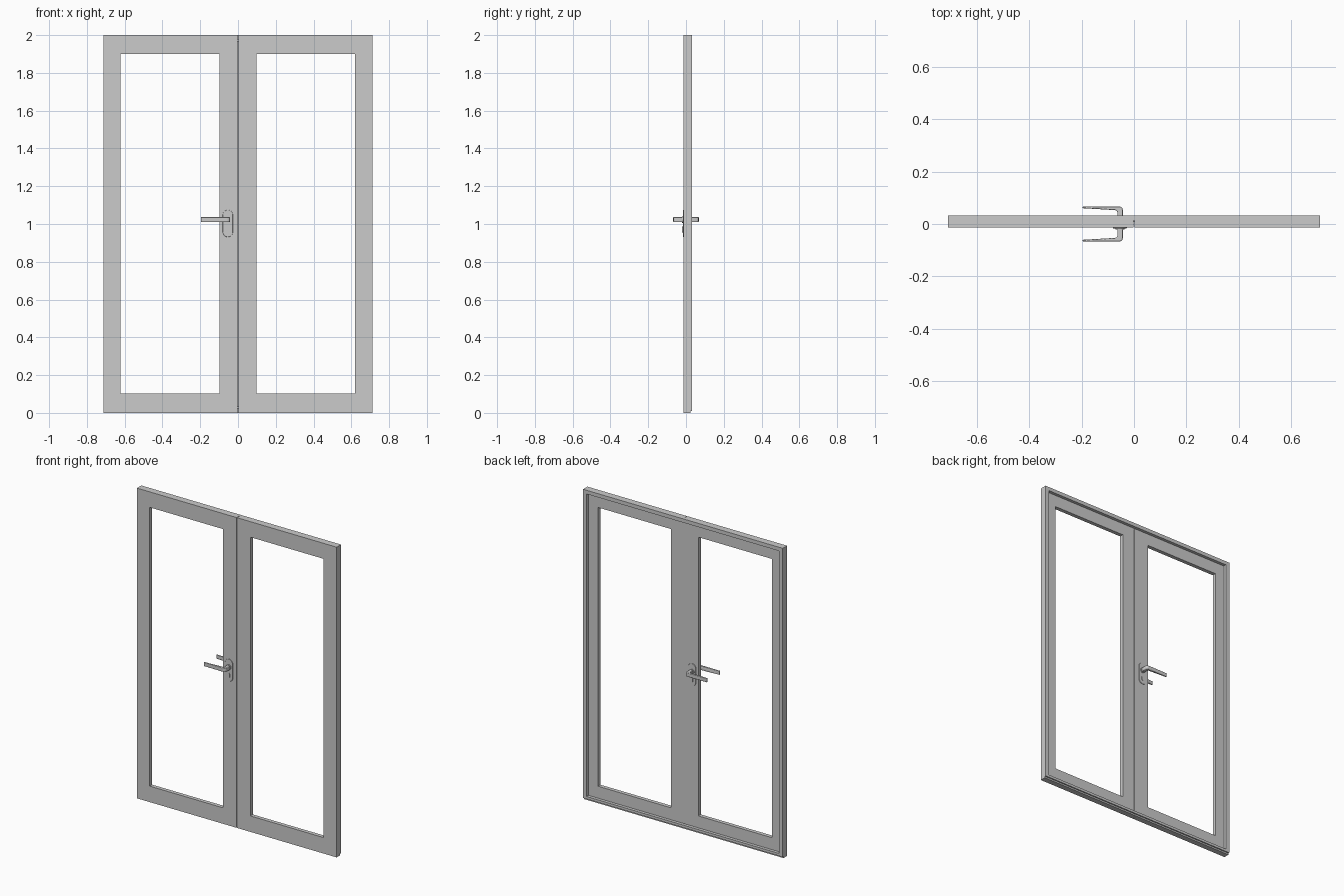
import bpy, bmesh, math

if "Cube" in bpy.data.objects:
    bpy.data.objects.remove(bpy.data.objects["Cube"])

W, H, T = 0.712, 2.0, 0.0125      # half width, height, half leaf thickness


def make(name, bm, bevel=0.0, segs=2, smooth=False):
    bmesh.ops.recalc_face_normals(bm, faces=bm.faces[:])
    me = bpy.data.meshes.new(name)
    bm.to_mesh(me)
    bm.free()
    ob = bpy.data.objects.new(name, me)
    bpy.context.collection.objects.link(ob)
    if bevel:
        m = ob.modifiers.new("bevel", 'BEVEL')
        m.width, m.segments, m.limit_method = bevel, segs, 'ANGLE'
    if smooth:
        bpy.ops.object.select_all(action='DESELECT')
        ob.select_set(True)
        bpy.context.view_layer.objects.active = ob
        bpy.ops.object.shade_smooth_by_angle(angle=math.radians(35))
    return ob


def prism(name, pts, a, b, axis='Z', **kw):
    """Extrude a 2D outline from a to b along Z (pts = x,y) or Y (pts = x,z)."""
    bm = bmesh.new()
    put = (lambda p, d: (p[0], p[1], d)) if axis == 'Z' else (lambda p, d: (p[0], d, p[1]))
    lo = [bm.verts.new(put(p, a)) for p in pts]
    hi = [bm.verts.new(put(p, b)) for p in pts]
    bm.faces.new(lo)
    bm.faces.new(hi[::-1])
    for i in range(len(pts)):
        j = (i + 1) % len(pts)
        bm.faces.new((lo[i], lo[j], hi[j], hi[i]))
    return make(name, bm, **kw)


def ring(name, outer, inner, y0, y1):
    """Mitred rectangular frame; outer / inner = (x0, x1, z0, z1)."""
    bm = bmesh.new()
    loops = []
    for (xa, xb, za, zb), y in ((outer, y0), (outer, y1), (inner, y1), (inner, y0)):
        loops.append([bm.verts.new((x, y, z)) for x, z in
                      ((xa, za), (xb, za), (xb, zb), (xa, zb))])
    for k in range(4):
        p, q = loops[k], loops[(k + 1) % 4]
        for i in range(4):
            j = (i + 1) % 4
            bm.faces.new((p[i], p[j], q[j], q[i]))
    return make(name, bm)


def rect(x0, x1, y0, y1):
    return [(x0, y0), (x1, y0), (x1, y1), (x0, y1)]


def stadium(cx, cz, r, half):
    pts = []
    for c, start in ((cz + half, 0), (cz - half, math.pi)):
        pts += [(cx + r * math.cos(start + math.pi * i / 12),
                 c + r * math.sin(start + math.pi * i / 12)) for i in range(13)]
    return pts


# two open-glazed leaves with a hairline gap between them
ring("left_leaf", (-W, -0.0015, 0, H), (-0.622, -0.097, 0.103, 1.9), -T, T)
ring("right_leaf", (0.0015, W, 0, H), (0.097, 0.619, 0.103, 1.9), -T, T)
prism("meeting_strip", rect(-0.009, 0.009, T - 0.004, T + 0.002), 0.03, 1.97)

# raised frame lip around the back
ring("back_frame", (-W, W, 0.01, H), (-W + 0.026, W - 0.026, 0.026, H - 0.024), T, 0.032)
prism("sill", rect(-W, W, T, 0.024), 0, 0.01)

# lever handles on both faces
HX, HZ = -0.054, 1.023
lever = [(-0.043, 0.014), (-0.043, 0.056), (-0.046, 0.063), (-0.053, 0.067),
         (-0.062, 0.0675), (-0.197, 0.0665), (-0.197, 0.0605), (-0.07, 0.053),
         (-0.0655, 0.05), (-0.064, 0.046), (-0.064, 0.014)]
for side, s in (("front", -1), ("back", 1)):
    prism(side + "_lever", [(x, s * y) for x, y in lever], HZ - 0.013, HZ + 0.013,
          bevel=0.003, smooth=True)
    prism(side + "_handle_plate", stadium(HX, 1.003, 0.027, 0.045),
          s * T, s * 0.0165, 'Y', bevel=0.001, segs=1, smooth=True)
    prism(side + "_rose", stadium(HX, HZ, 0.017, 0), s * 0.016, s * 0.021, 'Y', smooth=True)
    prism(side + "_lock_cylinder", stadium(HX, 0.97, 0.008, 0.008),
          s * 0.016, s * 0.02, 'Y', smooth=True)
